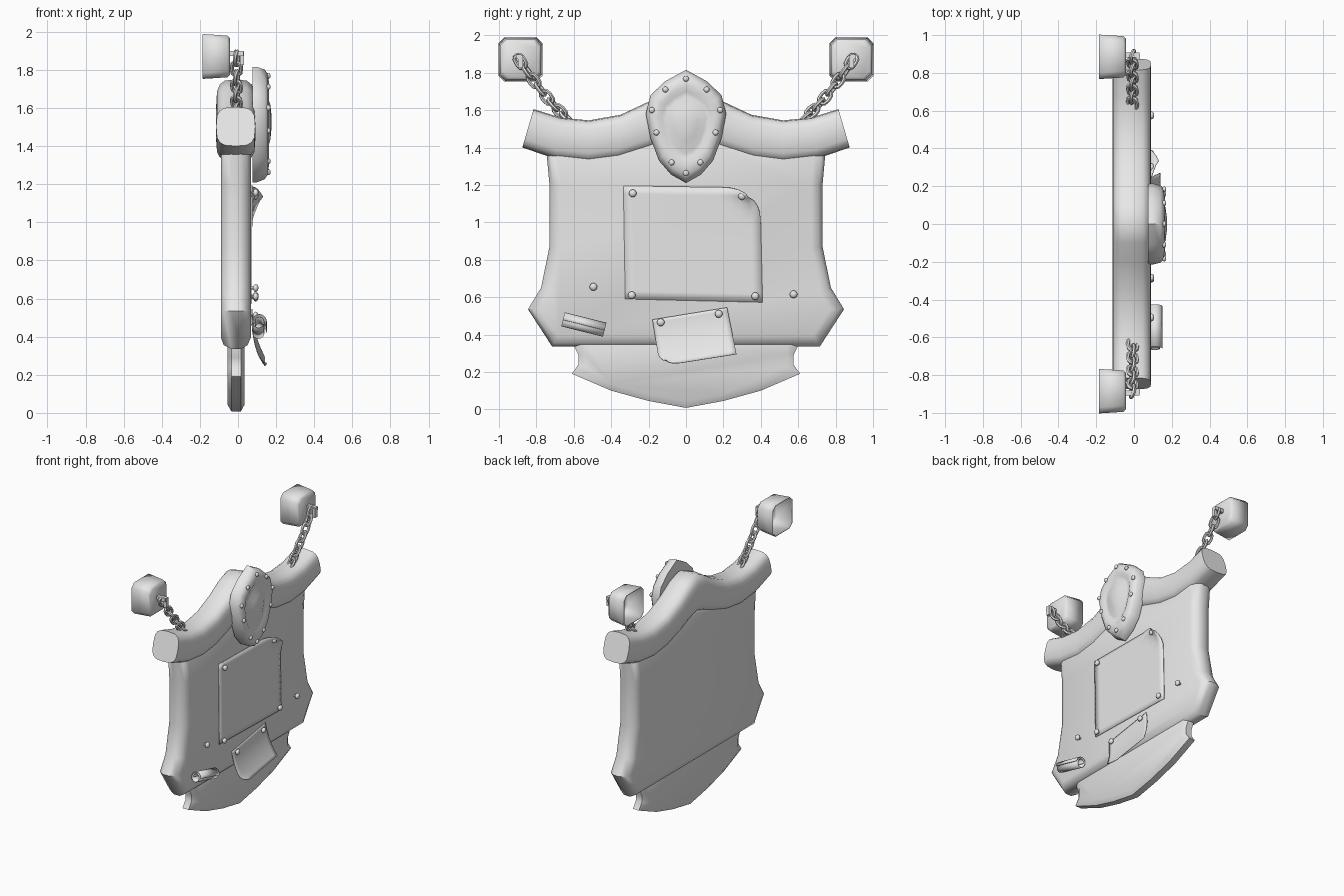
import bpy, bmesh, math
from mathutils import Vector, Matrix

if "Cube" in bpy.data.objects:
    bpy.data.objects.remove(bpy.data.objects["Cube"], do_unlink=True)

grey = bpy.data.materials.new("plain_grey")
grey.use_nodes = True
grey.diffuse_color = (0.8, 0.8, 0.8, 1)
grey.node_tree.nodes["Principled BSDF"].inputs["Base Color"].default_value = (0.8, 0.8, 0.8, 1)


def finish(name, bm, angle=40, thickness=0):
    """Turn a bmesh into a shaded object."""
    bmesh.ops.recalc_face_normals(bm, faces=bm.faces)
    mesh = bpy.data.meshes.new(name)
    bm.to_mesh(mesh)
    bm.free()
    mesh.materials.append(grey)
    obj = bpy.data.objects.new(name, mesh)
    bpy.context.collection.objects.link(obj)
    if thickness:
        mod = obj.modifiers.new("thickness", "SOLIDIFY")
        mod.thickness = thickness
        mod.offset = 0
    bpy.ops.object.select_all(action="DESELECT")
    obj.select_set(True)
    bpy.context.view_layer.objects.active = obj
    if angle:
        bpy.ops.object.shade_smooth_by_angle(angle=math.radians(angle))
    return obj


def loft(name, rings, closed=True, caps=(True, True), **kw):
    """Skin a list of equal point rings."""
    bm = bmesh.new()
    rows = [[bm.verts.new(p) for p in ring] for ring in rings]
    n = len(rows[0])
    for a, b in zip(rows, rows[1:]):
        for i in range(n if closed else n - 1):
            j = (i + 1) % n
            bm.faces.new((a[i], a[j], b[j], b[i]))
    for row, cap in zip((rows[0], rows[-1]), caps):
        if cap:
            bm.faces.new(row)
    return finish(name, bm, **kw)


def inset(pts, d):
    """Offset a counter-clockwise (y, z) outline inwards."""
    out = []
    for i, p in enumerate(pts):
        p = Vector(p)
        e1 = (p - Vector(pts[i - 1])).normalized()
        e2 = (Vector(pts[(i + 1) % len(pts)]) - p).normalized()
        n1, n2 = Vector((-e1.y, e1.x)), Vector((-e2.y, e2.x))
        out.append(p + (n1 + n2) * d / max(1 + n1.dot(n2), 0.4))
    return out


def mirrored(half):
    """Full outline from its +y half, listed bottom to top."""
    return half + [(-y, z) for y, z in reversed(half) if y > 0]


def plate(name, outline, layers, **kw):
    """Rounded plate: layers are (inset, x) pairs from back to front."""
    return loft(name, [[(x, y, z) for y, z in inset(outline, d)] for d, x in layers], **kw)


# Main board and the lower tail plate
board = mirrored([(0.715, 0.335), (0.845, 0.535), (0.775, 0.65), (0.73, 0.87),
                  (0.73, 1.2), (0.75, 1.42), (0.35, 1.43), (0, 1.52)])
plate("main_board", board, [(0.06, -0.09), (0.02, -0.075), (0, -0.035), (0, 0.015),
                            (0.02, 0.05), (0.06, 0.067)], angle=50)
tail = mirrored([(0, 0.008), (0.2, 0.045), (0.4, 0.1), (0.61, 0.19), (0.575, 0.24),
                 (0.575, 0.29), (0.6, 0.34), (0.58, 0.42)])
plate("tail_plate", tail, [(0.035, -0.055), (0, -0.035), (0, 0.015), (0.035, 0.035)], angle=50)

# Curved top beam: bottom and top (y, z) at each station
half_beam = [((0, 1.46), (0, 1.75)), ((0.1, 1.43), (0.1, 1.71)), ((0.2, 1.39), (0.2, 1.645)),
             ((0.36, 1.34), (0.35, 1.575)), ((0.52, 1.32), (0.52, 1.545)),
             ((0.7, 1.34), (0.67, 1.56)), ((0.875, 1.4), (0.815, 1.605))]
stations = [[(-y, z) for y, z in s] for s in reversed(half_beam[1:])] + half_beam
sections = []
for lo, hi in stations:
    lo, hi = Vector(lo), Vector(hi)
    ring = []
    for k in range(16):
        a = math.tau * k / 16
        c, s = [math.copysign(abs(v) ** 0.6, v) for v in (math.cos(a), math.sin(a))]
        p = lo.lerp(hi, 0.5 + s / 2)
        ring.append((-0.012 + 0.103 * c, p.x, p.y))
    sections.append(ring)
loft("top_beam", sections, angle=50)

# Shield emblem with raised rim and central boss
half_shield = [(0, 1.21), (0.08, 1.255), (0.145, 1.33), (0.19, 1.45), (0.215, 1.58),
               (0.19, 1.68), (0.11, 1.755), (0, 1.815)]
shield = mirrored(half_shield)


def shield_ring(scale, x):
    return [(x, y * scale, 1.53 + (z - 1.53) * scale) for y, z in shield]


loft("shield_emblem", [shield_ring(s, x) for s, x in
                       [(1, 0.075), (1, 0.1), (0.95, 0.14), (0.87, 0.157), (0.7, 0.163),
                        (0.6, 0.15), (0.5, 0.152), (0.3, 0.17), (0.1, 0.176)]], angle=45)


def stud(name, y, z, x, r, stalk=0):
    """Rounded nail head, with an optional shank behind it."""
    bm = bmesh.new()
    bmesh.ops.create_icosphere(bm, subdivisions=2, radius=r,
                               matrix=Matrix.Translation((x, y, z)) @ Matrix.Diagonal((0.7, 1, 1, 1)))
    if stalk:
        bmesh.ops.create_cone(bm, cap_ends=True, segments=6, radius1=r * 0.4, radius2=r * 0.4,
                              depth=stalk, matrix=Matrix.Translation((x - stalk / 2, y, z))
                              @ Matrix.Rotation(math.pi / 2, 4, "Y"))
    finish(name, bm)


for y, z in [(0, 1.768), (0.11, 1.71), (0.183, 1.6), (0.158, 1.48), (0.077, 1.32), (0, 1.263)]:
    for side in ((1, -1) if y else (1,)):
        stud("shield_rivet", y * side, z, 0.16, 0.016)

for y, z in [(-0.285, 1.155), (0.3, 1.14), (0.37, 0.605), (-0.29, 0.61),
             (-0.495, 0.655), (0.575, 0.615), (-0.135, 0.465), (0.175, 0.51)]:
    stud("nail", y, z, 0.093, 0.021, 0.05)


def sheet(name, corners, lift, n=14):
    """Paper sheet over four (y, z) corners; lift(u, v) gives x and a pull-back."""
    bl, br, tr, tl = [Vector(c) for c in corners]
    mid = (bl + br + tr + tl) / 4
    rows = []
    for i in range(n + 1):
        row = []
        for j in range(n + 1):
            u, v = j / n, i / n
            p = bl.lerp(br, u).lerp(tl.lerp(tr, u), v)
            x, pull = lift(u, v)
            p = p.lerp(mid, pull)
            row.append((x, p.x, p.y))
        rows.append(row)
    loft(name, rows, closed=False, caps=(False, False), thickness=0.004)


# Large notice with its upper corner curling, small note with its lower edge lifting
def notice_lift(u, v):
    d = max(0, u + v - 1.72) / 0.28
    return 0.072 + 0.055 * d + 0.012 * max(0, v - 0.6) * u, 0.17 * d * d


def note_lift(u, v):
    d = max(0, 0.3 - u - v) / 0.3
    return 0.074 + 0.065 * (1 - v) ** 2 + 0.012 * d, 0.2 * d * d


sheet("large_notice", [(-0.325, 0.59), (0.41, 0.572), (0.395, 1.185), (-0.335, 1.195)], notice_lift)
sheet("small_note", [(-0.14, 0.23), (0.27, 0.295), (0.22, 0.545), (-0.18, 0.48)], note_lift)

# Rolled paper scroll
scroll = []
for end in (-0.115, 0.115):
    ring = []
    for k in range(25):
        a = math.tau * 1.5 * k / 24
        r = 0.04 - 0.02 * k / 24
        ring.append((0.11 + r * math.cos(a), end, r * 1.1 * math.sin(a)))
    scroll.append(ring)
roll = loft("paper_scroll", scroll, closed=False, caps=(False, False), thickness=0.004)
roll.data.transform(Matrix.Translation((0, -0.547, 0.45)) @ Matrix.Rotation(math.radians(-14), 4, "X"))


def box(name, centre, size):
    bm = bmesh.new()
    bmesh.ops.create_cube(bm, size=1, matrix=Matrix.Translation(centre) @ Matrix.Diagonal((*size, 1)))
    finish(name, bm, angle=0)


# Wall brackets (hollow at the back), hooks and chains on both sides
for side, label in ((1, "left"), (-1, "right")):
    rings = []
    for x, r, cut in [(-0.185, 0.115, 0.03), (-0.058, 0.107, 0.032), (-0.045, 0.095, 0.035)]:
        k = r - cut
        shape = [(r, -k), (r, k), (k, r), (-k, r), (-r, k), (-r, -k), (-k, -r), (k, -r)]
        rings.append([(x, side * 0.885 + a, 1.87 + b) for a, b in shape])
    loft(label + "_wall_bracket", rings, caps=(False, True), angle=50, thickness=0.006)
    box(label + "_hook_arm", (-0.01, side * 0.895, 1.885), (0.08, 0.028, 0.026))
    box(label + "_hook_tip", (0.021, side * 0.885, 1.86), (0.022, 0.028, 0.07))

    start, bend, end = [Vector((-0.008, side * y, z)) for y, z in ((0.885, 1.86), (0.76, 1.67), (0.64, 1.56))]
    links = 8
    for i in range(links):
        t = i / (links - 1)
        pos = start.lerp(bend, t).lerp(bend.lerp(end, t), t)
        way = (bend - start).lerp(end - bend, t).normalized()
        bpy.ops.mesh.primitive_torus_add(major_segments=12, minor_segments=6,
                                         major_radius=0.026, minor_radius=0.0105)
        link = bpy.context.object
        link.name = label + "_chain_link"
        for v in link.data.vertices:
            v.co.x += math.copysign(0.013, v.co.x) if abs(v.co.x) > 0.001 else 0
        turn = Matrix.Rotation(math.radians(20 if i % 2 else 110), 4, "X")
        link.data.transform(Matrix.Translation(pos) @ way.to_track_quat("X", "Z").to_matrix().to_4x4() @ turn)
        link.data.materials.append(grey)
        bpy.ops.object.shade_smooth_by_angle(angle=math.radians(50))
